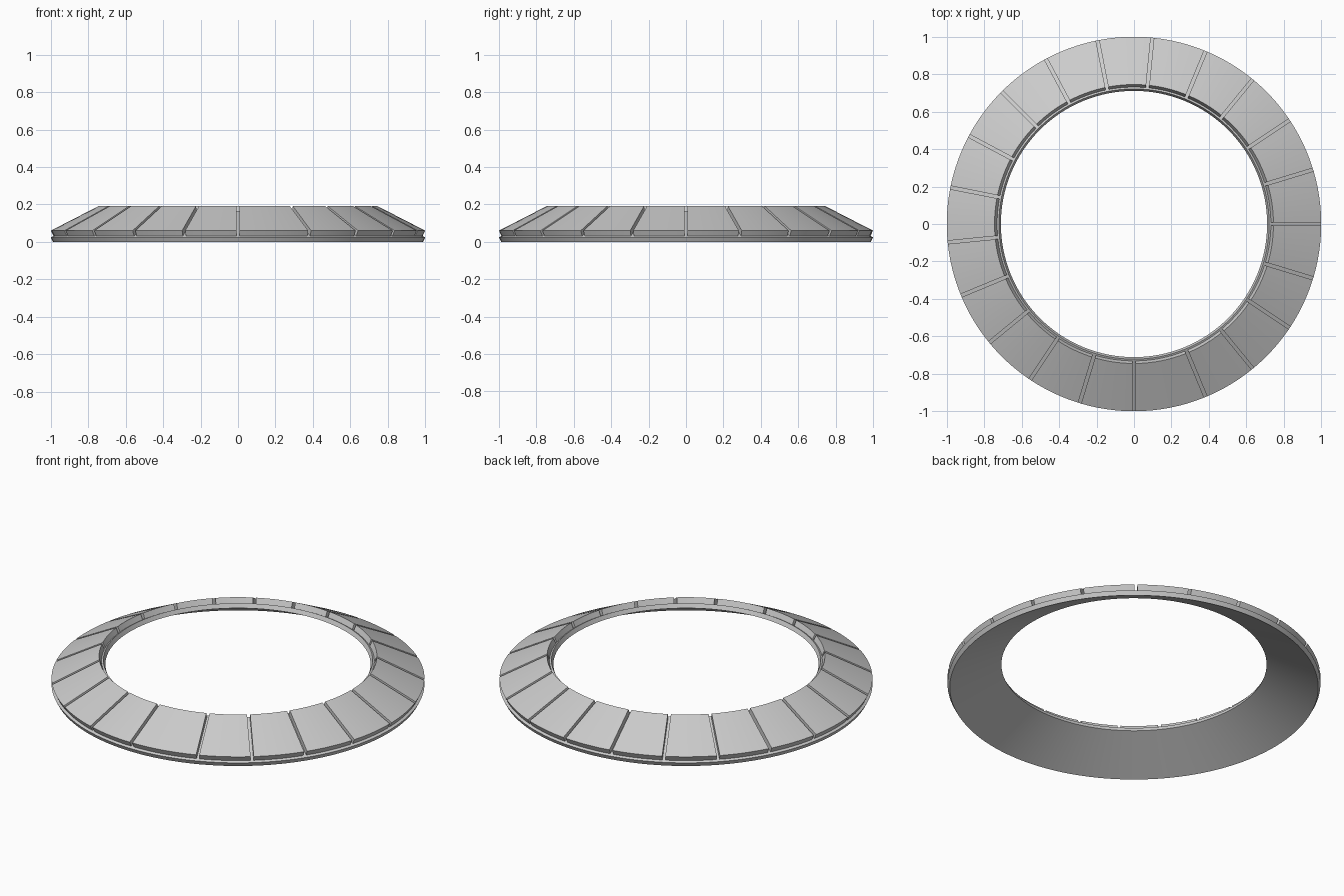
import bpy, bmesh
from math import sin, cos, pi, radians

cube = bpy.data.objects.get("Cube")
if cube:
    bpy.data.objects.remove(cube, do_unlink=True)

grey = bpy.data.materials.new("light grey")
grey.use_nodes = True
grey.diffuse_color = (0.6, 0.6, 0.6, 1)
grey.node_tree.nodes["Principled BSDF"].inputs["Base Color"].default_value = (0.6, 0.6, 0.6, 1)

GAP = 0.017
STEP = radians(270 / 16)


def sweep(name, profile, start, end, steps, gap=0.0):
    """Sweep an (r, z) profile around z; open sweeps are capped and leave a parallel gap."""
    closed = gap == 0
    bm = bmesh.new()
    rings = []
    for i in range(steps if closed else steps + 1):
        ring = []
        for r, z in profile:
            trim = gap / (2 * r)
            a = start + trim + (end - start - 2 * trim) * i / steps
            ring.append(bm.verts.new((r * cos(a), r * sin(a), z)))
        rings.append(ring)
    n = len(profile)
    for i in range(steps):
        a, b = rings[i], rings[(i + 1) % len(rings)]
        for j in range(n):
            k = (j + 1) % n
            bm.faces.new((a[j], b[j], b[k], a[k]))
    if not closed:
        bm.faces.new(rings[0])
        bm.faces.new(rings[-1])
    bmesh.ops.recalc_face_normals(bm, faces=bm.faces)
    mesh = bpy.data.meshes.new(name)
    bm.to_mesh(mesh)
    bm.free()
    mesh.materials.append(grey)
    obj = bpy.data.objects.new(name, mesh)
    bpy.context.collection.objects.link(obj)
    bpy.ops.object.select_all(action="DESELECT")
    obj.select_set(True)
    bpy.context.view_layer.objects.active = obj
    bpy.ops.object.shade_smooth_by_angle(angle=radians(30))
    return obj


# Thin conical backing ring
sweep("base_ring", [(0.988, 0.0), (1.0, 0.024), (0.722, 0.166), (0.711, 0.142)],
      0, 2 * pi, 128)

# Sloped tiles: equal steps, with one wider tile right of the front
tile_profile = [(0.986, 0.031), (1.0, 0.06), (0.745, 0.191), (0.731, 0.161)]
cuts = [i * STEP for i in range(17)] + [2 * pi - i * STEP for i in range(4, -1, -1)]
for i, (a, b) in enumerate(zip(cuts, cuts[1:])):
    sweep(f"tile_{i + 1}", tile_profile, a, b, 8, GAP)
